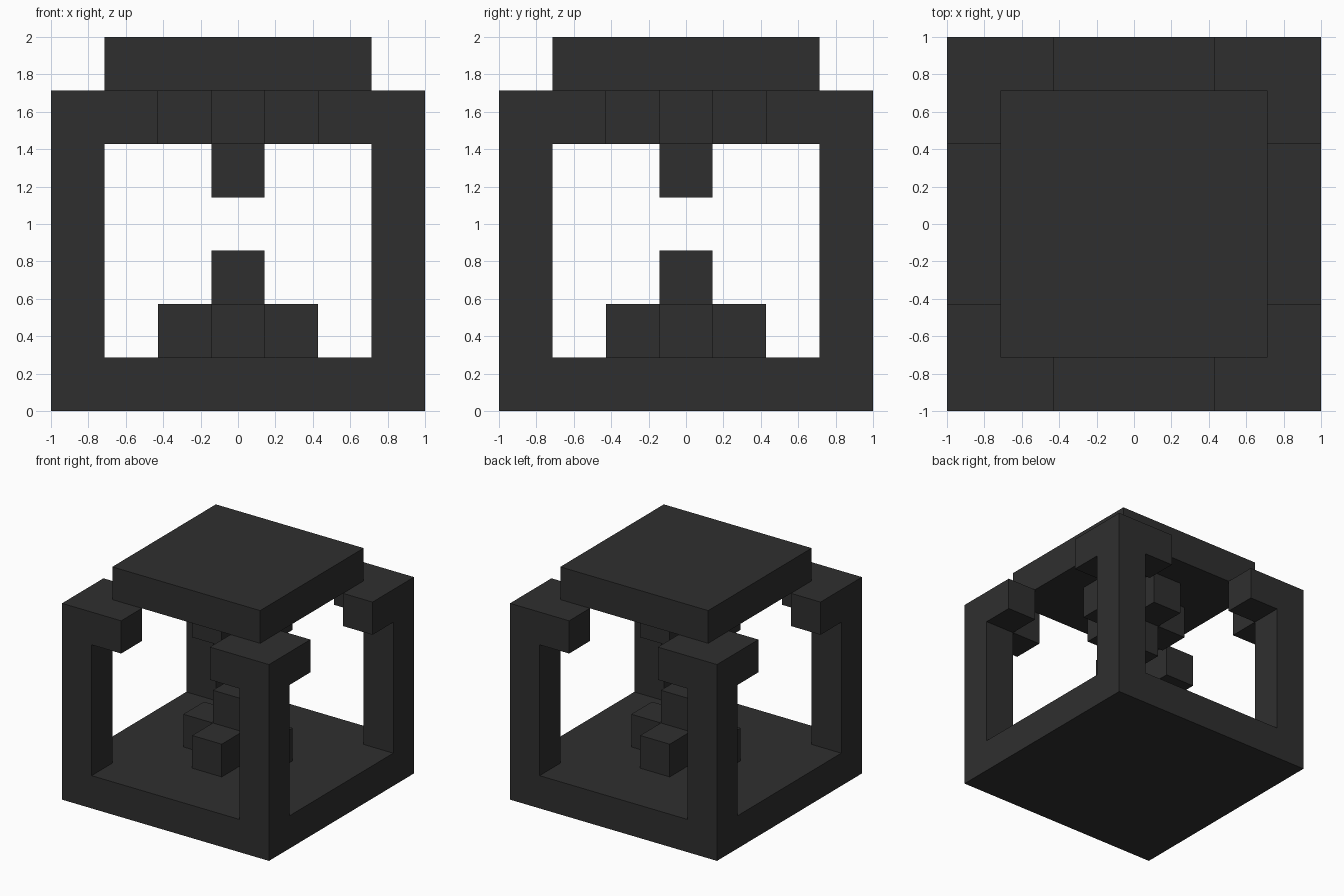
import bpy, bmesh
from mathutils import Vector

if "Cube" in bpy.data.objects:
    bpy.data.objects.remove(bpy.data.objects["Cube"], do_unlink=True)

N = 7            # blocks along each side
U = 2 / N        # size of one block
MID, LAST = N // 2, N - 1

charcoal = bpy.data.materials.new("charcoal")
charcoal.use_nodes = True
colour = (0.028, 0.028, 0.028, 1)
charcoal.diffuse_color = colour
bsdf = charcoal.node_tree.nodes["Principled BSDF"]
bsdf.inputs["Base Color"].default_value = colour


def box(xs, ys, zs):
    """Set of block cells filling three ranges."""
    return {(x, y, z) for x in xs for y in ys for z in zs}


def one(i):
    return range(i, i + 1)


def cross(z):
    """Plus-shaped layer of five blocks around the centre."""
    arm = range(MID - 1, MID + 2)
    return box(arm, one(MID), one(z)) | box(one(MID), arm, one(z))


def build(name, cells, occupied):
    """Skin the cells of one part, leaving out faces hidden against other blocks."""
    bm = bmesh.new()
    for cell in cells:
        for axis in range(3):
            for sign in (-1, 1):
                step = [0, 0, 0]
                step[axis] = sign
                if tuple(c + s for c, s in zip(cell, step)) in occupied:
                    continue
                n, u, v = Vector(step), Vector((0, 0, 0)), Vector((0, 0, 0))
                u[(axis + 1) % 3] = 1
                v = n.cross(u)
                mid = Vector(cell) + Vector((0.5, 0.5, 0.5)) + n / 2
                corners = [mid + (u * a + v * b) / 2
                           for a, b in ((-1, -1), (1, -1), (1, 1), (-1, 1))]
                bm.faces.new([bm.verts.new(((p.x - N / 2) * U, (p.y - N / 2) * U, p.z * U))
                              for p in corners])
    bmesh.ops.remove_doubles(bm, verts=bm.verts, dist=0.001)
    # Merge flat neighbours into large clean faces
    bmesh.ops.dissolve_limit(bm, angle_limit=0.01, verts=bm.verts, edges=bm.edges)
    mesh = bpy.data.meshes.new(name)
    bm.to_mesh(mesh)
    bm.free()
    mesh.materials.append(charcoal)
    bpy.context.collection.objects.link(bpy.data.objects.new(name, mesh))


# Base slab, corner posts and the short brackets at the post tops
frame = box(range(N), range(N), one(0))
for x, dx in ((0, 1), (LAST, -1)):
    for y, dy in ((0, 1), (LAST, -1)):
        frame |= box(one(x), one(y), range(1, LAST))
        frame |= {(x + dx, y, LAST - 1), (x, y + dy, LAST - 1)}

parts = {
    "corner_frame": frame,
    "roof_slab": box(range(1, LAST), range(1, LAST), one(LAST)),
    "floor_pedestal": cross(1) | {(MID, MID, 2)},
    "hanging_pendant": cross(LAST - 1) | {(MID, MID, LAST - 2)},
}
occupied = set().union(*parts.values())
for name, cells in parts.items():
    build(name, cells, occupied)
